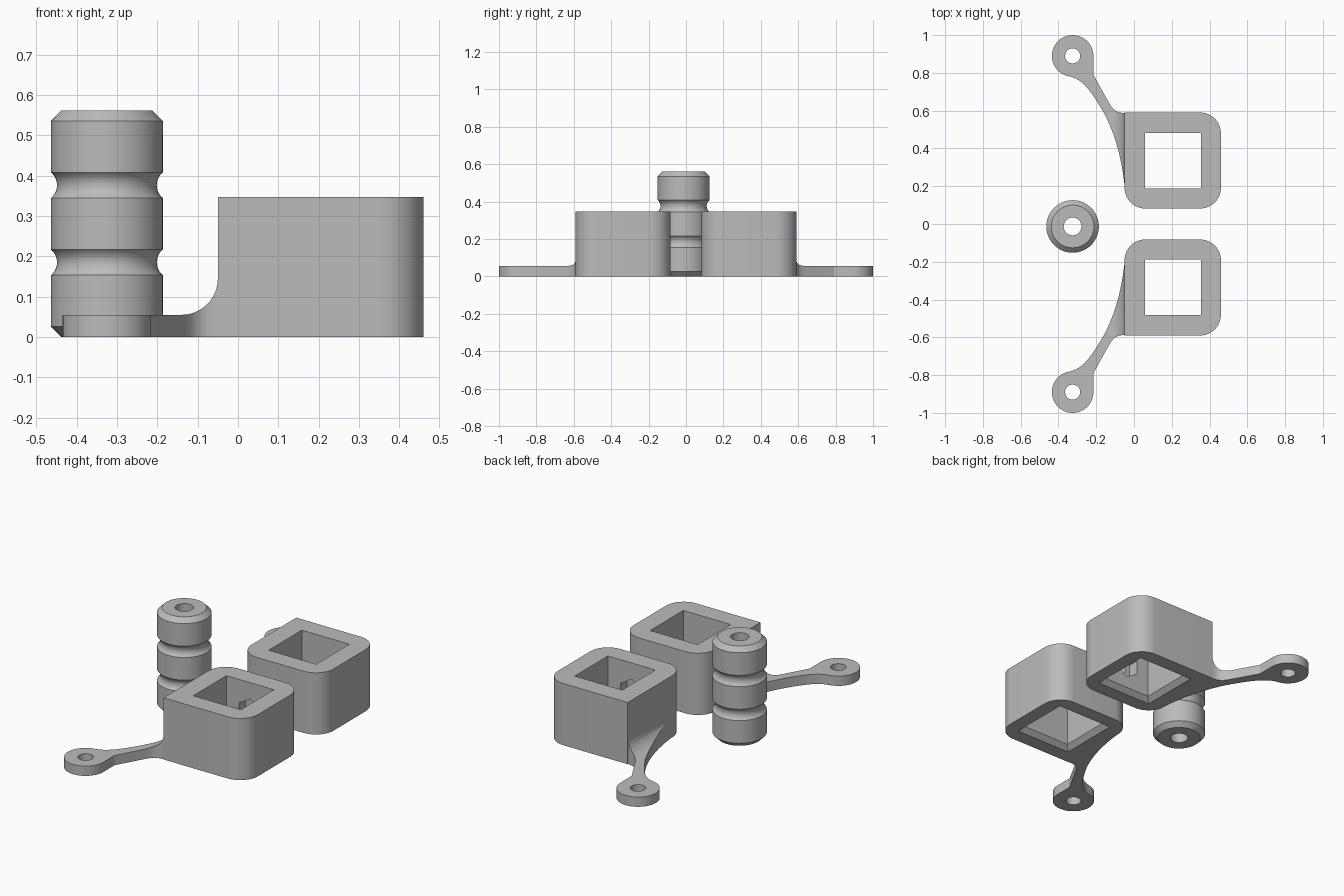
import bpy, bmesh, math
from mathutils import Vector
from mathutils.geometry import interpolate_bezier

cube = bpy.data.objects.get("Cube")
if cube:
    bpy.data.objects.remove(cube, do_unlink=True)

grey = bpy.data.materials.new("plain grey")
grey.use_nodes = True
grey.diffuse_color = (0.5, 0.5, 0.5, 1)
grey.node_tree.nodes["Principled BSDF"].inputs["Base Color"].default_value = (0.5, 0.5, 0.5, 1)


def loft(name, rings, closed=False):
    """Skin a stack of equal-sized rings; cap the ends, or join last to first."""
    bm = bmesh.new()
    loops = [[bm.verts.new(p) for p in ring] for ring in rings]
    pairs = list(zip(loops, loops[1:]))
    if closed:
        pairs.append((loops[-1], loops[0]))
    else:
        bm.faces.new(loops[0])
        bm.faces.new(loops[-1])
    for a, b in pairs:
        for i in range(len(a)):
            j = (i + 1) % len(a)
            bm.faces.new((a[i], a[j], b[j], b[i]))
    bmesh.ops.recalc_face_normals(bm, faces=bm.faces)
    mesh = bpy.data.meshes.new(name)
    bm.to_mesh(mesh)
    bm.free()
    obj = bpy.data.objects.new(name, mesh)
    bpy.context.collection.objects.link(obj)
    mesh.materials.append(grey)
    return obj


def prism(name, outline, z0, z1):
    return loft(name, [[(x, y, z) for x, y in outline] for z in (z0, z1)])


def arc(cx, cy, r, start, end, n):
    angles = [math.radians(start + (end - start) * i / n) for i in range(n + 1)]
    return [(cx + r * math.cos(a), cy + r * math.sin(a)) for a in angles]


def circle(cx, cy, r, n=48):
    return arc(cx, cy, r, 0, 360, n)[:-1]


def bezier(*points, n=14):
    a, b, c, d = [Vector((x, y, 0)) for x, y in points]
    return [(p.x, p.y) for p in interpolate_bezier(a, b, c, d, n)]


def carve(obj, cutter, operation="DIFFERENCE"):
    """Apply a boolean and throw the cutter away."""
    cutter.hide_render = True
    mod = obj.modifiers.new("carve", "BOOLEAN")
    mod.operation, mod.object, mod.solver = operation, cutter, "EXACT"
    graph = bpy.context.evaluated_depsgraph_get()
    mesh = bpy.data.meshes.new_from_object(obj.evaluated_get(graph))
    obj.modifiers.clear()
    obj.data = mesh
    bpy.data.objects.remove(cutter, do_unlink=True)


def finish(obj):
    obj.data.shade_smooth()
    obj.data.set_sharp_from_angle(angle=math.radians(25))


# Shared sizes
LEFT, RIGHT, FAR, NEAR, HEIGHT = -0.05, 0.46, -0.59, -0.082, 0.347
CX, CY = 0.207, -0.335
HOLE, CORNER, CHAMFER = 0.1475, 0.11, 0.026
EYE_X, EYE_Y, EYE_R = -0.325, -0.89, 0.11
PLATE, FILLET = 0.055, 0.09


def make_socket(side, label):
    # Block with three rounded corners and one square one
    outline = [(LEFT, FAR)]
    outline += arc(RIGHT - CORNER, FAR + CORNER, CORNER, -90, 0, 12)
    outline += arc(RIGHT - CORNER, NEAR - CORNER, CORNER, 0, 90, 12)
    outline += arc(LEFT + CORNER, NEAR - CORNER, CORNER, 90, 180, 12)
    socket = prism(label + "_socket", [(x, side * y) for x, y in outline], 0, HEIGHT)

    # Square hole, flared at the bottom
    rings = []
    for z, h in ((-0.01, HOLE + CHAMFER + 0.01), (CHAMFER, HOLE), (HEIGHT + 0.1, HOLE)):
        rings.append([(CX + sx * h, side * CY + sy * h, z)
                      for sx, sy in ((-1, -1), (1, -1), (1, 1), (-1, 1))])
    carve(socket, loft("hole_cutter", rings))

    # Nut pocket and bolt hole through the inner wall
    wall = CY + HOLE
    for radius, sides, end in ((0.081, 6, wall + 0.06), (0.04, 32, NEAR + 0.05)):
        section = arc(CX, HEIGHT / 2, radius, 90, 450, sides)[:-1]
        carve(socket, loft("bolt_cutter", [[(x, side * y, z) for x, z in section]
                                           for y in (wall - 0.03, end)]))
    finish(socket)


def make_arm(side, label):
    # Plan of the eye and curved arm
    inside = LEFT + 0.01
    plan = arc(EYE_X, EYE_Y, EYE_R, 98, 360, 40)
    plan += [(EYE_X + EYE_R, -0.79)]
    plan += bezier((-0.14, -0.655), (-0.115, -0.61), (-0.1, -0.588), (LEFT, -0.588))
    plan += [(inside, -0.588), (inside, -0.18)]
    plan += bezier((-0.048, -0.18), (-0.06, -0.33), (-0.1, -0.49), (-0.172, -0.61))
    plan += bezier((-0.172, -0.61), (-0.215, -0.68), (-0.265, -0.765), (-0.335, -0.78))[1:-1]
    arm = prism(label + "_mounting_arm", [(x, side * y) for x, y in plan], 0, 0.2)

    # Side profile: flat plate sweeping up into the block
    top = PLATE + FILLET
    profile = [(0.1, -0.1), (-0.6, -0.1), (-0.6, PLATE)]
    profile += arc(LEFT - FILLET, top, FILLET, 270, 360, 16)
    profile += [(0.1, top)]
    keep = loft("profile_cutter", [[(x, y, z) for x, z in profile] for y in (-1.2, 1.2)])
    carve(arm, keep, "INTERSECT")

    # Screw hole in the eye
    carve(arm, prism("screw_cutter", circle(EYE_X, side * EYE_Y, 0.04), -0.1, 0.3))
    finish(arm)


for side, label in ((1, "front"), (-1, "back")):
    make_socket(side, label)
    make_arm(side, label)

# Grooved roller with a bore and chamfered ends
R, BORE, TOP = 0.139, 0.047, 0.561
profile = [(BORE, 0), (R - CHAMFER, 0), (R, CHAMFER)]
for middle in (0.185, 0.376):
    groove = arc(R + 0.0255, middle, 0.041, 231, 129, 10)
    profile += [(min(r, R), z) for r, z in groove]
profile += [(R, TOP - CHAMFER), (R - CHAMFER, TOP), (BORE, TOP)]
roller = loft("grooved_roller",
              [[(x, y, z) for x, y in circle(-0.325, -0.013, r, 64)] for r, z in profile],
              closed=True)
finish(roller)
